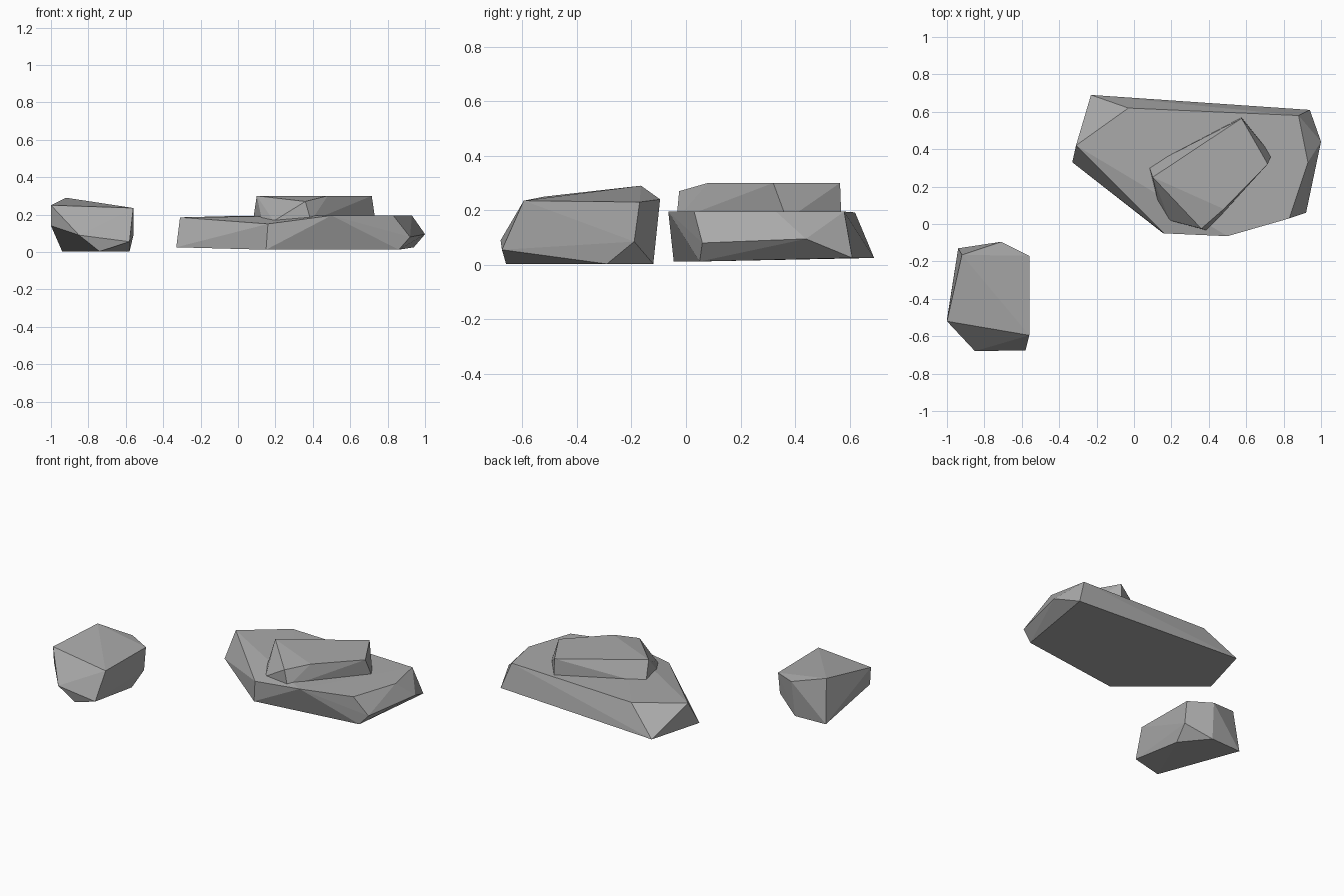
import bpy, bmesh

if "Cube" in bpy.data.objects:
    bpy.data.objects.remove(bpy.data.objects["Cube"])

# Single stone colour
stone = bpy.data.materials.new("stone_grey")
stone.use_nodes = True
grey = (0.4, 0.4, 0.4, 1)
stone.diffuse_color = grey
stone.node_tree.nodes["Principled BSDF"].inputs["Base Color"].default_value = grey


def ring(z, *corners):
    """Lift flat outline corners to one height."""
    return [(x, y, z) for x, y in corners]


def chiselled_rock(name, points):
    """Wrap the corners in a faceted convex stone."""
    bm = bmesh.new()
    for p in points:
        bm.verts.new(p)
    result = bmesh.ops.convex_hull(bm, input=bm.verts[:])
    spare = {g for g in result["geom_interior"] + result["geom_unused"]
             if isinstance(g, bmesh.types.BMVert)}
    bmesh.ops.delete(bm, geom=list(spare), context='VERTS')
    bmesh.ops.recalc_face_normals(bm, faces=bm.faces[:])
    mesh = bpy.data.meshes.new(name)
    bm.to_mesh(mesh)
    bm.free()
    mesh.materials.append(stone)
    obj = bpy.data.objects.new(name, mesh)
    bpy.context.collection.objects.link(obj)
    return obj


# Broad flat slab: base, pointed flank, then top
chiselled_rock("slab_rock",
    ring(0.025, (-0.33, 0.33), (-0.23, 0.69), (0.94, 0.61))
    + ring(0.012, (0.86, 0.05), (0.15, -0.045))
    + [(0.92, 0.06, 0.08), (1.0, 0.44, 0.095), (0.16, -0.05, 0.15)]
    + ring(0.195, (0.5, -0.065), (0.83, 0.03), (0.93, 0.33), (0.88, 0.58))
    + [(-0.03, 0.62, 0.192), (-0.31, 0.42, 0.185)])

# Small rock resting on the slab
chiselled_rock("cap_rock",
    ring(0.165, (0.08, 0.31), (0.13, 0.11), (0.19, 0.02),
         (0.39, -0.035), (0.735, 0.37), (0.575, 0.57))
    + [(0.36, -0.025, 0.27)]
    + ring(0.3, (0.1, 0.25), (0.48, 0.08), (0.715, 0.32), (0.575, 0.565)))

# Separate boulder: base, undercut waist, then sloping top
chiselled_rock("boulder",
    ring(0.003, (-0.74, -0.66), (-0.58, -0.29), (-0.72, -0.12), (-0.94, -0.13))
    + [(-0.58, -0.675, 0.055), (-0.85, -0.68, 0.09),
       (-0.56, -0.19, 0.085), (-1.0, -0.51, 0.14)]
    + [(-0.56, -0.595, 0.235), (-0.56, -0.17, 0.23), (-0.71, -0.095, 0.24),
       (-0.92, -0.165, 0.29), (-1.0, -0.52, 0.25)])
